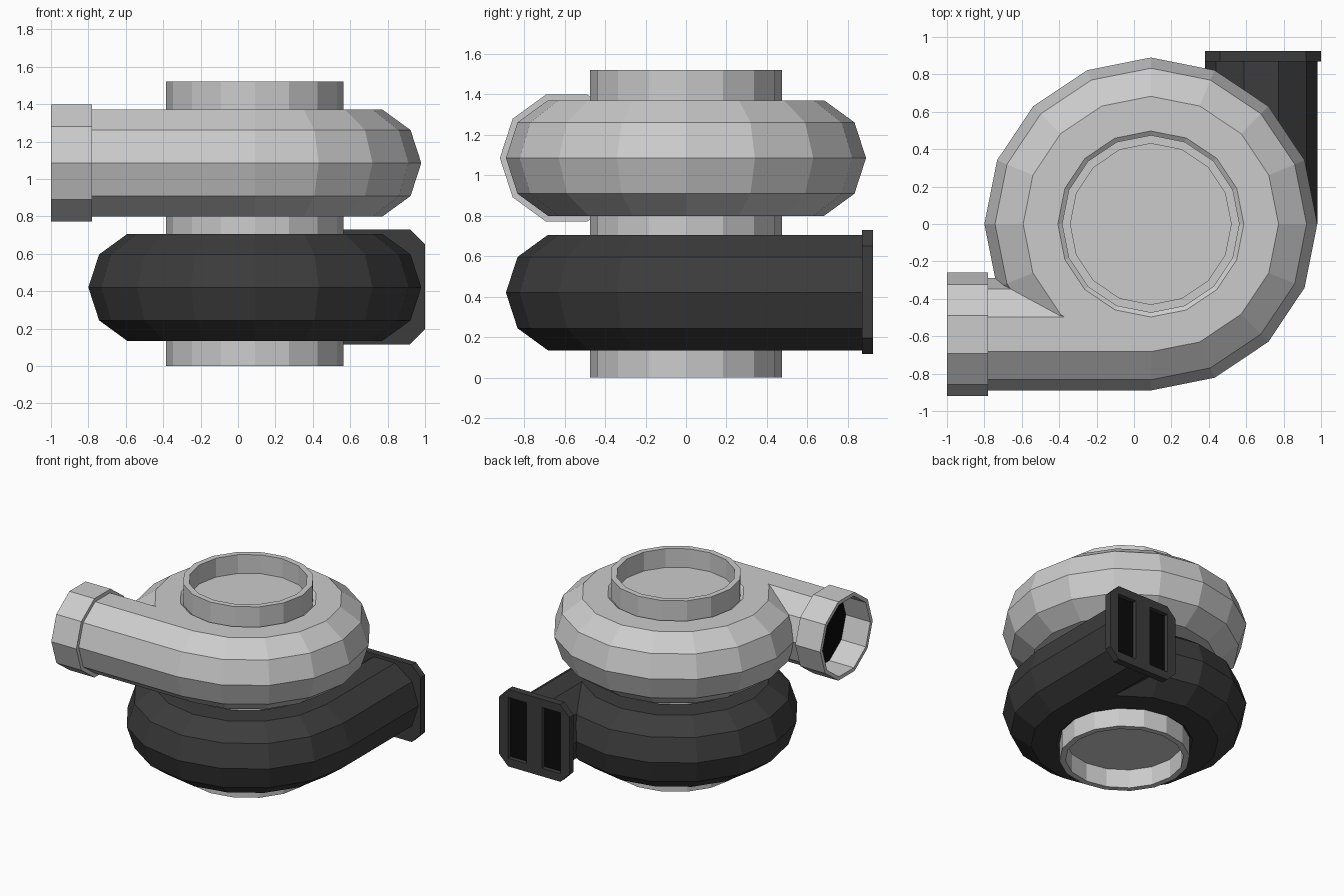
import bpy, bmesh, math
from mathutils import Vector

if "Cube" in bpy.data.objects:
    bpy.data.objects.remove(bpy.data.objects["Cube"])

CX = 0.09            # x of the main axis
R, r = 0.59, 0.30    # scroll ring radius and tube radius
Z_COMP, Z_TURB = 1.085, 0.42


def material(name, v):
    m = bpy.data.materials.new(name)
    m.diffuse_color = (v, v, v, 1)
    m.use_nodes = True
    m.node_tree.nodes["Principled BSDF"].inputs["Base Color"].default_value = m.diffuse_color
    return m


dark = material("dark_iron", 0.045)
black = material("black_opening", 0.003)


def loft(name, rings, mat=None, closed=False, caps=False):
    """Skin a list of equal-length point rings."""
    bm = bmesh.new()
    vs = [[bm.verts.new(p) for p in ring] for ring in rings]
    n = len(vs[0])
    pairs = list(zip(vs, vs[1:])) + ([(vs[-1], vs[0])] if closed else [])
    for a, b in pairs:
        for i in range(n):
            j = (i + 1) % n
            bm.faces.new((a[i], a[j], b[j], b[i]))
    if caps:
        bm.faces.new(vs[0])
        bm.faces.new(vs[-1])
    bmesh.ops.recalc_face_normals(bm, faces=bm.faces)
    me = bpy.data.meshes.new(name)
    bm.to_mesh(me)
    bm.free()
    ob = bpy.data.objects.new(name, me)
    bpy.context.collection.objects.link(ob)
    if mat:
        me.materials.append(mat)
    return ob


def ngon(n, rad, place):
    return [place(rad * math.cos(2 * math.pi * i / n), rad * math.sin(2 * math.pi * i / n))
            for i in range(n)]


def scroll(name, z, mat=None):
    bpy.ops.mesh.primitive_torus_add(location=(CX, 0, z), major_segments=16, minor_segments=10,
                                     major_radius=R, minor_radius=r)
    ob = bpy.context.object
    ob.name = name
    if mat:
        ob.data.materials.append(mat)


def box(name, x0, x1, y0, y1, z0, z1, mat=None):
    ring = lambda y: [(x0, y, z0), (x1, y, z0), (x1, y, z1), (x0, y, z1)]
    return loft(name, [ring(y0), ring(y1)], mat, caps=True)


# central core: cylinder with a recessed cup at both ends
core = [(0.43, 1.37), (0.43, 1.52), (0.475, 1.52), (0.475, 0), (0.43, 0), (0.43, 0.15)]
loft("central_core", [ngon(16, rad, lambda a, b: (CX + a, b, z)) for rad, z in core], caps=True)

# ring-shaped housings
scroll("compressor_scroll", Z_COMP)
scroll("turbine_scroll", Z_TURB, dark)


# compressor outlet running to -x, with hollow collar
def xring(x, rad):
    return ngon(10, rad, lambda a, b: (x, -R - a, Z_COMP + b))


loft("compressor_outlet", [xring(CX, r), xring(-0.78, r)], caps=True)
loft("outlet_collar", [xring(-0.77, 0.30), xring(-0.78, 0.33), xring(-1, 0.33), xring(-1, 0.30)][1:]
     + [xring(-0.78, 0.30)], closed=True)
loft("outlet_opening", [xring(-0.781, 0.30), xring(-0.785, 0.30)], black, caps=True)


# turbine inlet running to +y
def yring(y):
    return ngon(10, r, lambda a, b: (CX + R + a, y, Z_TURB + b))


loft("turbine_inlet", [yring(0), yring(0.88)], dark, caps=True)


# inlet flange: chamfered plate with two rectangular ports
def plate(y, hx=0.31, hz=0.307, c=0.08):
    pts = [(hx, hz - c), (hx - c, hz), (c - hx, hz), (-hx, hz - c),
           (-hx, c - hz), (c - hx, -hz), (hx - c, -hz), (hx, c - hz)]
    return [(0.69 + x, y, 0.4225 + z) for x, z in pts]


flange = loft("inlet_flange", [plate(0.87), plate(0.925)], dark, caps=True)
for i, s in enumerate((-1, 1)):
    x0, x1 = 0.69 + s * 0.15 - 0.082, 0.69 + s * 0.15 + 0.082
    cutter = box("port_cutter", x0, x1, 0.885, 1.0, 0.18, 0.665)
    cutter.hide_render = True
    mod = flange.modifiers.new("port", 'BOOLEAN')
    mod.object = cutter
    mod.solver = 'EXACT'
    bpy.context.view_layer.objects.active = flange
    bpy.ops.object.modifier_apply(modifier=mod.name)
    bpy.data.objects.remove(cutter)
    box(f"port_opening_{i + 1}", x0, x1, 0.88, 0.89, 0.18, 0.665, black)
